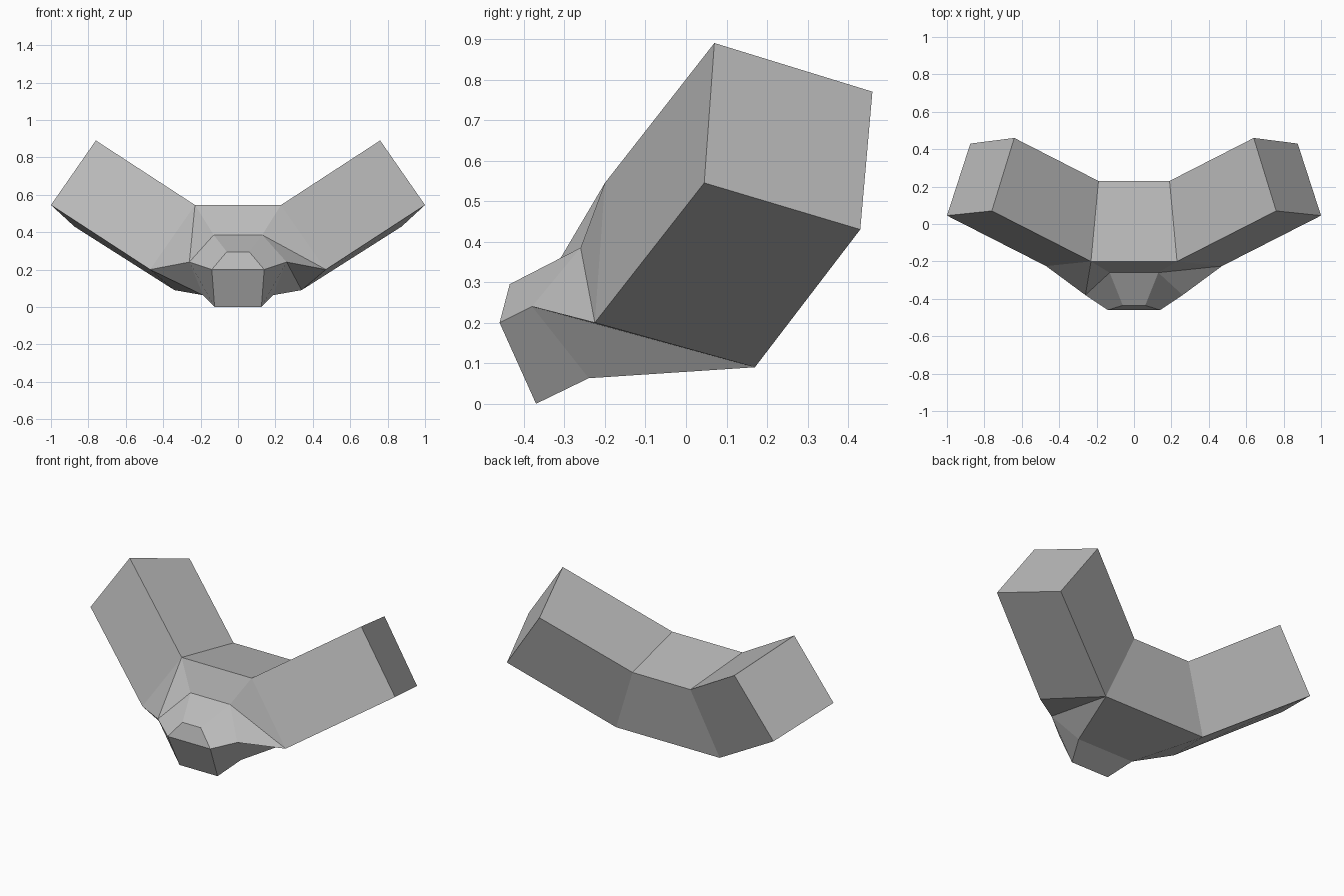
import bpy
import bmesh

default_cube = bpy.data.objects.get("Cube")
if default_cube:
    bpy.data.objects.remove(default_cube, do_unlink=True)

# Corner points of the left half; the right half is mirrored in x
points = {
    # outer end of the arm
    "tip_low_front": (1.0, 0.045, 0.545),
    "tip_high_front": (0.76, 0.07, 0.89),
    "tip_high_back": (0.64, 0.46, 0.77),
    "tip_low_back": (0.875, 0.43, 0.43),
    # root of the arm at the body
    "root_low_front": (0.47, -0.225, 0.2),
    "root_high_front": (0.23, -0.2, 0.545),
    "root_high_back": (0.19, 0.23, 0.478),
    "root_low_back": (0.34, 0.17, 0.09),
    # head
    "neck_top": (0.13, -0.26, 0.385),
    "neck_side": (0.26, -0.38, 0.24),
    "neck_low": (0.187, -0.24, 0.063),
    "brow": (0.06, -0.435, 0.295),
    "nose": (0.14, -0.46, 0.2),
    "chin": (0.125, -0.37, 0.0),
}

bm = bmesh.new()
left = {name: bm.verts.new(co) for name, co in points.items()}
right = {name: bm.verts.new((-x, y, z)) for name, (x, y, z) in points.items()}


def face(side, *names):
    """Make a face between named corners on one side."""
    return bm.faces.new([side[n] for n in names])


def bridge(a, b):
    """Make a face that spans the middle between two edges of the halves."""
    return bm.faces.new([left[a], left[b], right[b], right[a]])


# Arms, with four walls and an end cap each, and the sides of the head
corners = ["low_front", "high_front", "high_back", "low_back"]
for side in (left, right):
    face(side, *["tip_" + c for c in corners])
    for i, c in enumerate(corners):
        d = corners[(i + 1) % len(corners)]
        face(side, "tip_" + c, "tip_" + d, "root_" + d, "root_" + c)
    face(side, "neck_top", "brow", "nose", "neck_side")
    face(side, "neck_side", "nose", "chin", "neck_low")

# Shoulders, folded along a different diagonal on each side
face(left, "root_high_front", "neck_top", "root_low_front")
face(left, "neck_top", "neck_side", "root_low_front")
face(left, "neck_side", "root_low_back", "root_low_front")
face(left, "neck_side", "neck_low", "root_low_back")
face(right, "root_high_front", "neck_top", "neck_side")
face(right, "root_high_front", "neck_side", "root_low_front")
face(right, "neck_side", "neck_low", "root_low_front")
face(right, "neck_low", "root_low_back", "root_low_front")

# Closed band around the middle: back, top, head, chin and belly
band = ["root_low_back", "root_high_back", "root_high_front", "neck_top",
        "brow", "nose", "chin", "neck_low"]
for a, b in zip(band, band[1:] + band[:1]):
    bridge(a, b)

bmesh.ops.recalc_face_normals(bm, faces=bm.faces)
mesh = bpy.data.meshes.new("angled_body")
bm.to_mesh(mesh)
bm.free()

# Plain grey material
grey = bpy.data.materials.new("grey")
grey.use_nodes = True
colour = (0.5, 0.5, 0.5, 1.0)
grey.diffuse_color = colour
grey.node_tree.nodes["Principled BSDF"].inputs["Base Color"].default_value = colour
mesh.materials.append(grey)

body = bpy.data.objects.new("angled_body", mesh)
bpy.context.collection.objects.link(body)
